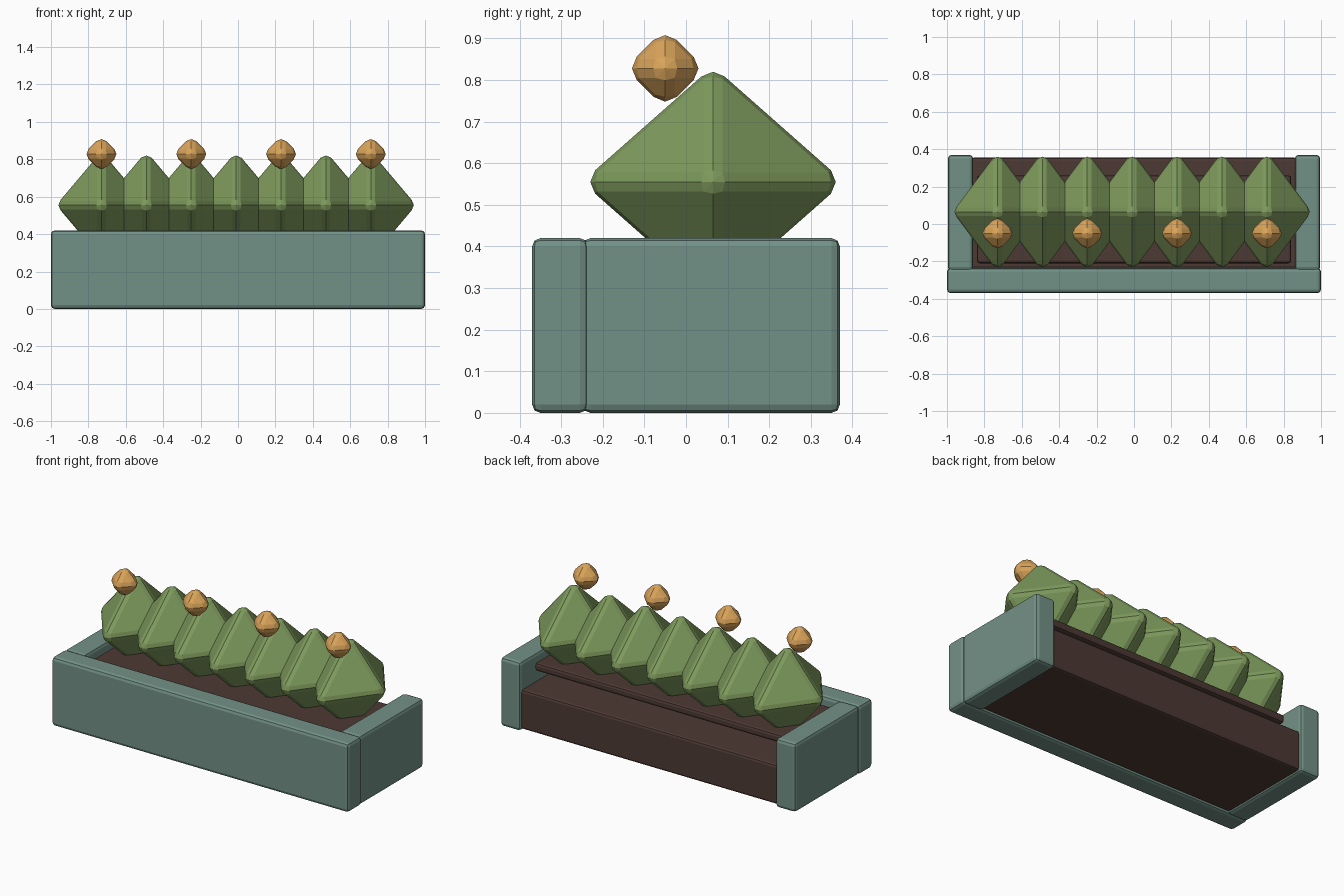
import bpy
import bmesh
from itertools import product
from mathutils import Vector

cube = bpy.data.objects.get("Cube")
if cube:
    bpy.data.objects.remove(cube, do_unlink=True)


def material(name, rgb):
    mat = bpy.data.materials.new(name)
    mat.use_nodes = True
    linear = [((c + 0.055) / 1.055) ** 2.4 for c in rgb] + [1.0]
    mat.diffuse_color = linear
    mat.node_tree.nodes["Principled BSDF"].inputs["Base Color"].default_value = linear
    return mat


teal = material("muted teal", (0.45, 0.57, 0.525))
brown = material("soil brown", (0.30, 0.225, 0.20))
green = material("leaf green", (0.49, 0.60, 0.36))
amber = material("flower amber", (0.85, 0.64, 0.35))


def add_object(name, bm, mat):
    mesh = bpy.data.meshes.new(name)
    bm.to_mesh(mesh)
    bm.free()
    mesh.materials.append(mat)
    obj = bpy.data.objects.new(name, mesh)
    bpy.context.collection.objects.link(obj)
    return obj


def box(name, low, high, bevel, mat):
    """Box between two corners with softened edges."""
    low, high = Vector(low), Vector(high)
    bm = bmesh.new()
    bmesh.ops.create_cube(bm, size=1)
    for v in bm.verts:
        v.co = (low + high) / 2 + v.co * (high - low)
    obj = add_object(name, bm, mat)
    mod = obj.modifiers.new("soft edges", "BEVEL")
    mod.width = bevel
    mod.segments = 2
    return obj


def gem(name, center, radii, rounding, mat):
    """Octahedron with rounded tips and edges, made as a convex hull."""
    bm = bmesh.new()
    directions = [Vector(d) for d in product((-1, 0, 1), repeat=3) if any(d)]
    for axis in range(3):
        for side in (-1, 1):
            tip = Vector((0, 0, 0))
            tip[axis] = side * (radii[axis] - rounding)
            for d in directions:
                if d[axis] == side:
                    bm.verts.new(tip + d.normalized() * rounding)
    hull = bmesh.ops.convex_hull(bm, input=bm.verts[:])
    unused = set(hull["geom_interior"]) | set(hull["geom_unused"])
    bmesh.ops.delete(bm, geom=[v for v in unused if isinstance(v, bmesh.types.BMVert)],
                     context="VERTS")
    bmesh.ops.dissolve_limit(bm, angle_limit=0.02, verts=bm.verts[:], edges=bm.edges[:])
    bmesh.ops.recalc_face_normals(bm, faces=bm.faces[:])
    obj = add_object(name, bm, mat)
    obj.location = center
    return obj


# Planter walls
box("front_wall", (-1, -0.37, 0), (1, -0.235, 0.42), 0.02, teal)
box("right_wall", (-0.995, -0.25, 0), (-0.86, 0.37, 0.42), 0.02, teal)
box("left_wall", (0.86, -0.25, 0), (0.995, 0.37, 0.42), 0.02, teal)

# Soil bed and the thin layer above it
box("soil_bed", (-0.87, -0.24, 0.01), (0.87, 0.355, 0.25), 0.015, brown)
box("soil_layer", (-0.84, -0.21, 0.335), (0.84, 0.26, 0.385), 0.015, brown)

# Row of shrubs, with a flower on every second one
for i in range(7):
    x = -0.73 + 0.24 * i
    gem(f"shrub_{i + 1}", (x, 0.065, 0.555), (0.23, 0.295, 0.265), 0.04, green)
    if i % 2 == 0:
        gem(f"flower_{i // 2 + 1}", (x, -0.05, 0.828), (0.08, 0.08, 0.08), 0.04, amber)
